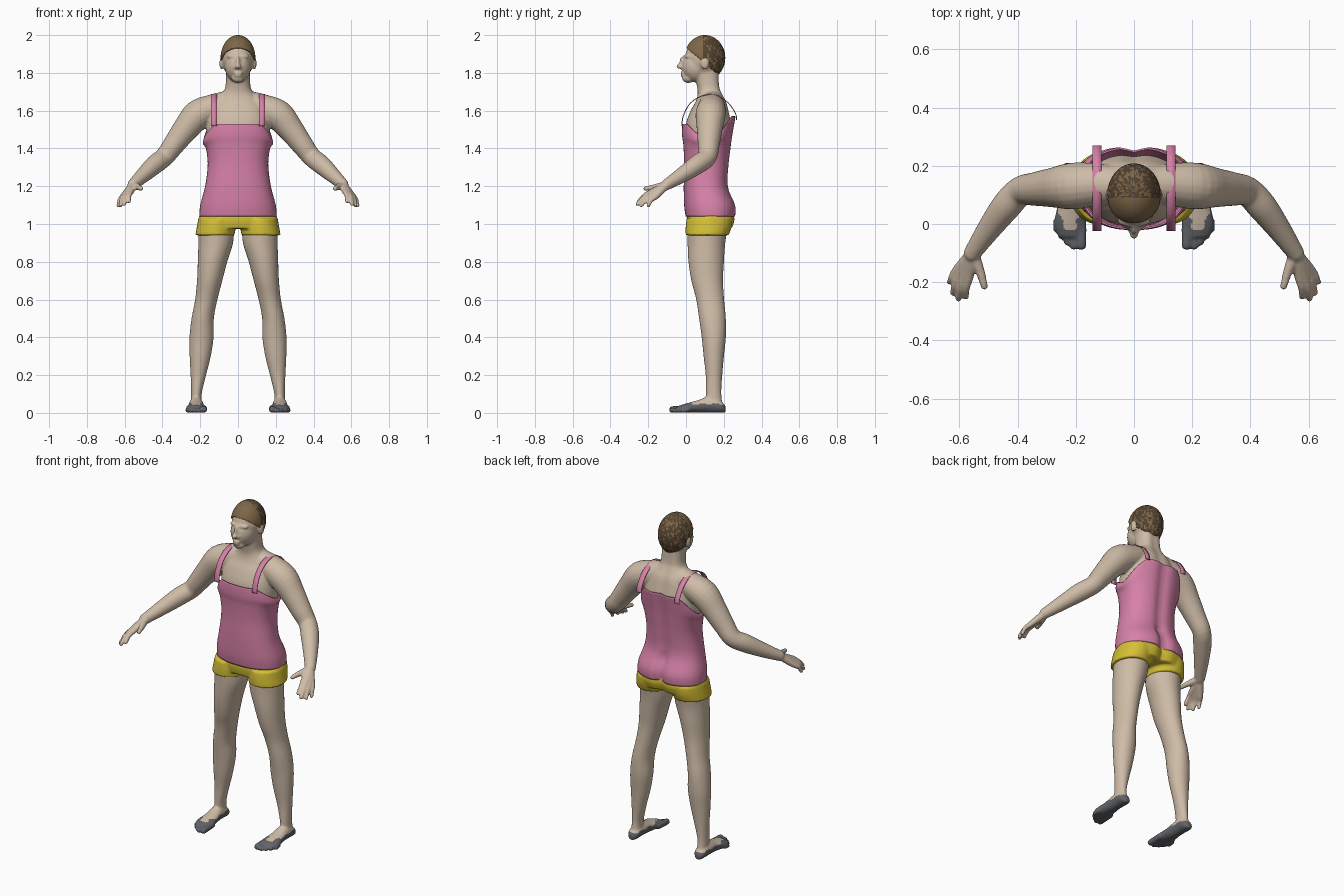
import bpy, bmesh, math, random
from mathutils import Vector, Matrix

random.seed(4)
if "Cube" in bpy.data.objects:
    bpy.data.objects.remove(bpy.data.objects["Cube"])


def material(name, r, g, b):
    m = bpy.data.materials.new(name)
    m.use_nodes = True
    m.diffuse_color = (r, g, b, 1)
    bsdf = m.node_tree.nodes["Principled BSDF"]
    bsdf.inputs["Base Color"].default_value = (r, g, b, 1)
    bsdf.inputs["Roughness"].default_value = 0.7
    return m


skin = material("skin", 0.62, 0.5, 0.385)
grey = material("foot_grey", 0.12, 0.125, 0.14)
pink = material("pink_cloth", 0.68, 0.22, 0.39)
yellow = material("yellow_cloth", 0.66, 0.52, 0.035)
brown = material("light_brown_hair", 0.21, 0.135, 0.065)
dark = material("dark_brown_hair", 0.085, 0.055, 0.03)


# ---- helpers
def refine(rows, n=4):
    """Catmull-Rom interpolation between rows of numbers."""
    out = []
    for i in range(len(rows) - 1):
        a, b, c, d = (rows[max(i - 1, 0)], rows[i], rows[i + 1], rows[min(i + 2, len(rows) - 1)])
        for k in range(n):
            t = k / n
            out.append([0.5 * (2 * q + (r - p) * t + (2 * p - 5 * q + 4 * r - s) * t * t
                               + (3 * q - p - 3 * r + s) * t ** 3)
                        for p, q, r, s in zip(a, b, c, d)])
    return out + [list(rows[-1])]


def bridge(bm, rings, cap=True):
    loops = [[bm.verts.new(p) for p in ring] for ring in rings]
    faces = []
    for a, b in zip(loops, loops[1:]):
        for i in range(len(a)):
            j = (i + 1) % len(a)
            faces.append(bm.faces.new((a[i], a[j], b[j], b[i])))
    if cap:
        faces += [bm.faces.new(loops[0]), bm.faces.new(loops[-1])]
    bmesh.ops.recalc_face_normals(bm, faces=faces)


def angles(n):
    return [2 * math.pi * i / n for i in range(n)]


def tube(bm, points, side=1):
    """Round limb through (x, y, z, radius) points with rounded ends."""
    pts = refine(points)
    pos = [Vector((p[0] * side, p[1], p[2])) for p in pts]
    rings = []
    for i, p in enumerate(pts):
        q = (pos[min(i + 1, len(pos) - 1)] - pos[max(i - 1, 0)]).to_track_quat('Z', 'Y')
        rings.append([pos[i] + q @ Vector((p[3] * math.cos(t), p[3] * math.sin(t), 0)) for t in angles(20)])
    bridge(bm, rings)
    for i in (0, -1):
        ball(bm, pos[i], [pts[i][3]] * 3)


def ball(bm, center, radii, seg=24):
    m = Matrix.Translation(center) @ Matrix.Diagonal((*radii, 1))
    return bmesh.ops.create_uvsphere(bm, u_segments=seg, v_segments=seg // 2, radius=1, matrix=m)


def column(bm, rows, side):
    """Upright limb from (z, centre x, centre y, radius x, radius y) rows."""
    bridge(bm, [[(side * (cx + rx * math.cos(t)), cy + ry * math.sin(t), z) for t in angles(28)]
                for z, cx, cy, rx, ry in refine(rows)])


def trunk(rows, groove=0.0, neckline=False):
    """Torso rings from (z, half width, front y, back y) rows."""
    rings = []
    for z, w, front, back in refine(rows):
        ring = []
        for t in angles(64):
            c, s = math.cos(t), math.sin(t)
            x = w * math.copysign(abs(c) ** 0.85, c)
            y = (front + back) / 2 + (back - front) / 2 * math.copysign(abs(s) ** 0.85, s)
            if s > 0:
                seat = 2.2 if z < 1.18 else 1
                y -= groove * seat * math.exp(-(x / 0.03) ** 2)
            h = z
            if neckline and z > 1.4:
                top = 1.45 + (0.12 if s > 0 else 0.08) * min(1, 1.2 * abs(s)) ** 1.3
                h = 1.4 + (z - 1.4) * (top - 1.4) / 0.15
            ring.append((x, y, h))
        rings.append(ring)
    return rings


def finish(name, bm, mats, mods=()):
    """Turn a bmesh into an object and apply the given modifiers."""
    me = bpy.data.meshes.new(name)
    bm.to_mesh(me)
    bm.free()
    ob = bpy.data.objects.new(name, me)
    bpy.context.collection.objects.link(ob)
    for kind, settings in mods:
        mod = ob.modifiers.new(kind.title(), kind)
        for key, value in settings.items():
            setattr(mod, key, value)
    bpy.context.view_layer.update()
    dg = bpy.context.evaluated_depsgraph_get()
    ob.data = bpy.data.meshes.new_from_object(ob.evaluated_get(dg))
    ob.modifiers.clear()
    if not ob.data.materials:
        for m in mats:
            ob.data.materials.append(m)
    ob.data.polygons.foreach_set("use_smooth", [True] * len(ob.data.polygons))
    return ob


def fused(voxel, rounds):
    return [("REMESH", dict(mode='VOXEL', voxel_size=voxel)),
            ("SMOOTH", dict(factor=0.5, iterations=rounds))]


# ---- body: trunk, neck and head
bm = bmesh.new()
bridge(bm, trunk([(1.0, .19, .02, .24), (1.2, .16, .01, .205), (1.32, .145, .01, .21), (1.45, .165, 0, .23),
                  (1.53, .165, 0, .24), (1.6, .15, .025, .228), (1.65, .12, .052, .215),
                  (1.69, .085, .062, .195), (1.73, .066, .058, .182), (1.82, .064, .04, .178)], 0.008))
for center, radii in [((0, .1, 1.88), (.086, .103, .115)),       # skull
                      ((0, .055, 1.835), (.07, .078, .085)),     # face
                      ((0, .012, 1.772), (.034, .032, .026)),    # chin
                      ((0, .012, 1.887), (.058, .024, .014)),    # brow
                      ((0, -.016, 1.855), (.011, .02, .034)),    # nose bridge
                      ((0, -.03, 1.835), (.015, .022, .014)),    # nose tip
                      ((0, -.016, 1.799), (.024, .014, .007)),   # upper lip
                      ((0, -.015, 1.785), (.022, .014, .007))]:  # lower lip
    ball(bm, center, radii)

for side in (1, -1):
    ball(bm, (side * .087, .1, 1.85), (.011, .022, .033))        # ear
    ball(bm, (side * .03, .006, 1.862), (.017, .014, .01))       # eyelid
    ball(bm, (side * .013, -.02, 1.829), (.009, .012, .009))     # nostril
    # shoulder and arm
    tube(bm, [(.06, .135, 1.64, .065), (.14, .135, 1.61, .075), (.215, .13, 1.575, .08),
              (.28, .125, 1.5, .068), (.34, .12, 1.42, .058), (.39, .112, 1.355, .051),
              (.44, .06, 1.315, .051), (.5, -.02, 1.26, .041), (.555, -.1, 1.21, .03)], side)
    # fingers and thumb, fanning out from the wrist
    for knuckle, tip in [((.566, -.178, 1.172), (.577, -.25, 1.12)), ((.583, -.18, 1.165), (.603, -.258, 1.105)),
                         ((.598, -.172, 1.155), (.622, -.237, 1.098)), ((.61, -.16, 1.145), (.633, -.2, 1.098))]:
        mid = (Vector(knuckle) + Vector(tip)) / 2 + Vector((.004, -.004, .006))
        tube(bm, [(.558, -.105, 1.205, .022), (*knuckle, .016), (*mid, .0125), (*tip, .0105)], side)
    tube(bm, [(.552, -.105, 1.205, .022), (.528, -.165, 1.195, .016), (.514, -.215, 1.187, .012)], side)
    # leg
    column(bm, [(1.0, .115, .115, .095, .11), (.9, .118, .108, .092, .1), (.8, .135, .107, .078, .094),
                (.7, .15, .112, .067, .084), (.6, .168, .128, .059, .074), (.5, .187, .14, .059, .071),
                (.4, .193, .147, .064, .064), (.3, .2, .147, .056, .054), (.2, .21, .148, .041, .044),
                (.1, .22, .146, .028, .041), (.03, .22, .152, .031, .045)], side)
    # foot: (y, centre x, half width, height)
    bridge(bm, [[(side * (cx + rx * math.cos(t)), y, h / 2 * (1 + math.sin(t))) for t in angles(24)]
                for y, cx, rx, h in refine([(.21, .223, .014, .036), (.185, .222, .034, .06), (.12, .222, .037, .085),
                                            (.06, .221, .043, .066), (0, .221, .054, .05), (-.045, .215, .045, .036)])])
    for x, tip, r in [(.181, -.072, .018), (.207, -.076, .0135), (.229, -.062, .0125),
                      (.249, -.042, .012), (.266, -.018, .012)]:
        tube(bm, [(x, .01, r + .004, r), (x, tip, r, r)], side)

body = finish("body", bm, [skin, grey], fused(0.006, 4))
for v in body.data.vertices:
    v.co.z = max(v.co.z, 0.002)
for p in body.data.polygons:
    wave = 0.004 * math.sin(p.center.y * 90)
    p.material_index = int(p.center.z < 0.047 + wave)

# ---- hair cap, trimmed along a slanted hairline and split at the crown
bm = bmesh.new()
ball(bm, (0, .1, 1.88), (.092, .108, .12), 64)
for co, no, clear in [((0, 0, 1.935), (0, .85, 1), True), ((0, .09, 1.9), (0, 1, 0), False)]:
    bmesh.ops.bisect_plane(bm, geom=bm.verts[:] + bm.edges[:] + bm.faces[:], plane_co=co,
                           plane_no=no, clear_inner=clear)
hair = finish("hair", bm, [brown, dark], [("SOLIDIFY", dict(thickness=0.008, offset=-1))])
for p in hair.data.polygons:
    p.material_index = int(p.center.y > .09 and random.random() > 0.3)

# ---- camisole with a dipped neckline under the arms
bm = bmesh.new()
bridge(bm, trunk([(1.04, .204, -.002, .264), (1.1, .2, -.01, .264), (1.2, .174, -.012, .225),
                  (1.32, .16, -.01, .23), (1.42, .173, -.014, .242), (1.47, .185, -.02, .25),
                  (1.51, .185, -.021, .258), (1.55, .18, -.019, .266)], 0.014, True), cap=False)
finish("camisole", bm, [pink], [("SOLIDIFY", dict(thickness=0.006, offset=-1))])

# ---- shoulder straps
for side, label in ((1, "left"), (-1, "right")):
    bm = bmesh.new()
    path = refine([(-.022, 1.52), (-.015, 1.57), (.015, 1.63), (.06, 1.667), (.115, 1.685),
                   (.17, 1.677), (.225, 1.64), (.262, 1.585), (.268, 1.55)])
    rows = [[bm.verts.new((side * x, y, z)) for x in (.111, .143)] for y, z in path]
    for a, b in zip(rows, rows[1:]):
        bm.faces.new((a[0], a[1], b[1], b[0]))
    finish(label + "_strap", bm, [pink], [("SOLIDIFY", dict(thickness=0.005, offset=0))])

# ---- shorts: hip band fused with two short legs
bm = bmesh.new()
bridge(bm, trunk([(1.06, .2, .008, .254), (1.02, .208, .004, .26), (.975, .208, .012, .245)], 0.01))
for side in (1, -1):
    column(bm, [(1.03, .112, .125, .098, .122), (.985, .116, .12, .102, .122), (.94, .122, .112, .104, .114)], side)
finish("shorts", bm, [yellow], fused(0.007, 3))
